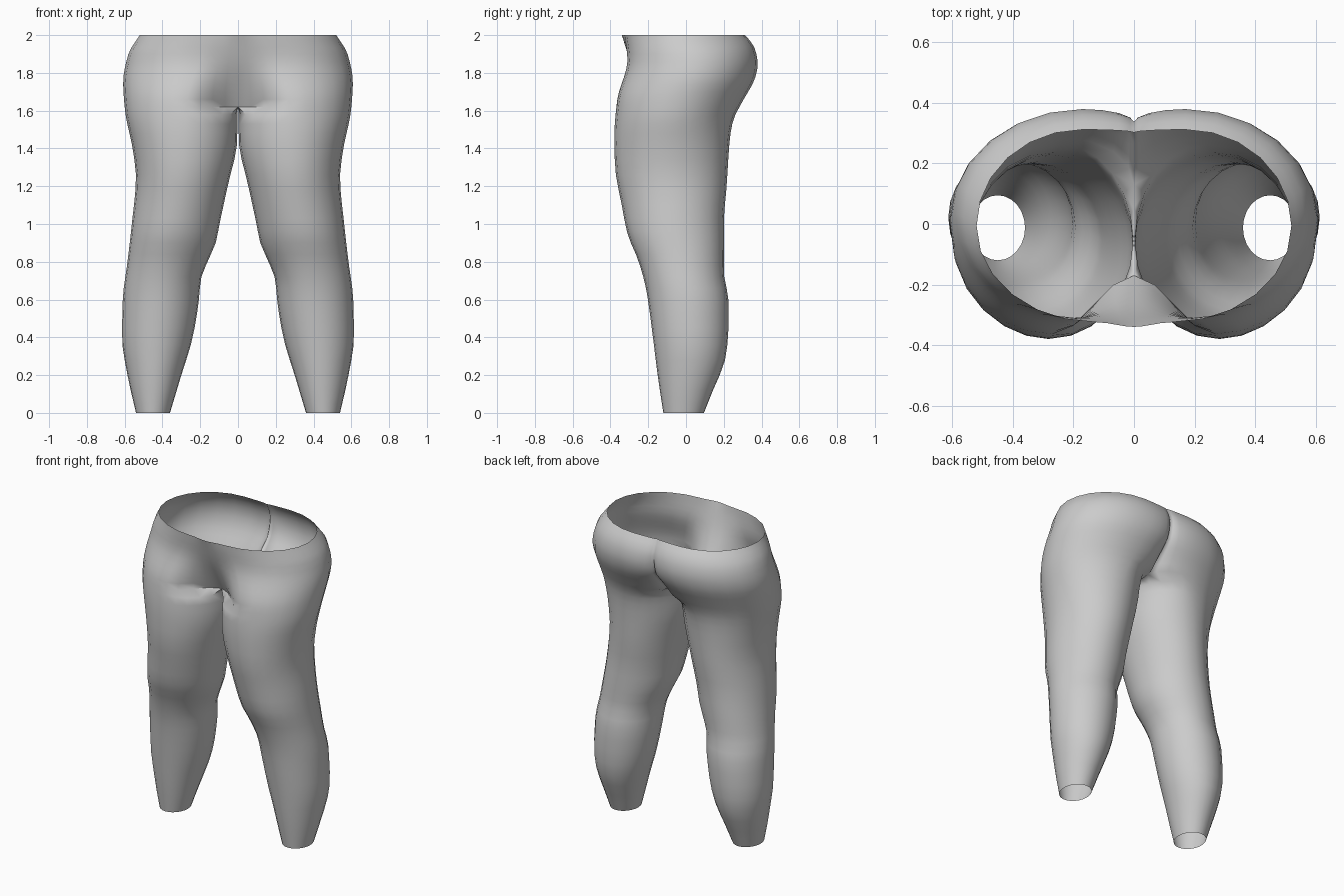
import bpy, bmesh, math

if "Cube" in bpy.data.objects:
    bpy.data.objects.remove(bpy.data.objects["Cube"])

# Profiles along the height: (z, value) pairs for one side of the body
OUTER = [(0, .54), (.2, .585), (.4, .614), (.6, .61), (.8, .585), (1.0, .562), (1.25, .54),
         (1.4, .558), (1.6, .598), (1.75, .608), (1.9, .58), (2, .52)]
INNER = [(0, .36), (.2, .30), (.4, .24), (.6, .207), (.7, .198), (.8, .162), (.9, .118), (1.0, .098),
         (1.2, .055), (1.45, .004), (2, .003)]
FRONT = [(0, -.12), (.2, -.15), (.4, -.175), (.65, -.21), (.8, -.25), (.95, -.31), (1.1, -.34),
         (1.3, -.375), (1.45, -.38), (1.65, -.365), (1.87, -.31), (2, -.325)]
BACK = [(0, .095), (.15, .155), (.27, .205), (.45, .225), (.6, .224), (.75, .2), (1.0, .2), (1.2, .215),
        (1.45, .232), (1.55, .25), (1.65, .30), (1.78, .368), (1.85, .38), (1.94, .36), (2, .312)]
FRONT_X = [(0, .45), (.4, .427), (.8, .374), (1.2, .298), (1.45, .281), (1.65, .27), (1.87, .2), (2, .12)]
BACK_X = [(0, .45), (.4, .427), (.8, .374), (1.2, .298), (1.45, .27), (1.65, .22), (1.85, .17), (2, .17)]
CREASE_FRONT = [(1.62, -.17), (1.7, -.215), (1.85, -.29), (2, -.34)]
CREASE_BACK = [(1.62, .13), (1.7, .22), (1.8, .32), (1.9, .338), (2, .302)]

CROTCH = 1.62
LEG_Z = [0, .05, .12, .2, .28, .36, .45, .53, .6, .66, .72, .78, .84, .9, .96, 1.03, 1.1, 1.18,
         1.26, 1.34, 1.42, 1.48, 1.53, 1.58]
PELVIS_Z = [CROTCH, 1.66, 1.70, 1.74, 1.78, 1.82, 1.86, 1.90, 1.935, 1.97, 2.0]


def sample(keys, z):
    """Smooth interpolation without overshoot."""
    n = len(keys)
    d = [(keys[i + 1][1] - keys[i][1]) / (keys[i + 1][0] - keys[i][0]) for i in range(n - 1)]

    def slope(i):
        if i == 0 or i == n - 1:
            return d[0] if i == 0 else d[-1]
        a, b = d[i - 1], d[i]
        return 2 * a * b / (a + b) if a * b > 0 else 0.0

    i = max(0, min(n - 2, sum(1 for k in keys if k[0] <= z) - 1))
    (z0, v0), (z1, v1) = keys[i], keys[i + 1]
    h = z1 - z0
    t = (z - z0) / h
    return (v0 * (1 + 2 * t) * (1 - t) ** 2 + slope(i) * h * t * (1 - t) ** 2
            + v1 * t * t * (3 - 2 * t) + slope(i + 1) * h * t * t * (t - 1))


def ring(z, pelvis):
    """24 points round a leg, or the 21 points of half the pelvis plus its crotch seam."""
    xo, xi, yf, yb, xf, xb = (sample(p, z) for p in (OUTER, INNER, FRONT, BACK, FRONT_X, BACK_X))
    ym = (yf + yb) / 2
    points = []
    for k in range(24):
        th = math.radians((k - 4) * 15)
        s, c = math.sin(th), math.cos(th)
        xl = xf if c > 0 else xb
        x = xl + s * ((xo - xl) if s > 0 else (xl - xi))
        y = ym - c * (yb - yf) / 2
        if pelvis and (k < 4 or k > 16):
            cf, cb = sample(CREASE_FRONT, z), sample(CREASE_BACK, z)
            if k < 4:                      # front centre runs smoothly into the belly
                t = (4 - k) / 4
                x, y = xf * (1 - t), yf + (cf - yf) * t * t * (3 - 2 * t)
            elif k <= 20:                  # rounded cheek into the back crease
                a = (k - 16) / 4 * math.pi / 2
                x, y = xb * (1 - math.sin(a)), cb + (yb - cb) * math.cos(a)
            else:                          # crotch seam on the centre line
                x, y = 0, cb + (cf - cb) * (k - 20) / 4
            if k in (0, 20):
                x = 0
        points.append((x, y, z))
    return points


# Right half: leg tube, crotch seam and open pelvis
bm = bmesh.new()
rows = [[bm.verts.new(p) for p in ring(z, False)] for z in LEG_Z]
for j, z in enumerate(PELVIS_Z):
    pts = ring(z, True)
    rows.append([bm.verts.new(p) for p in (pts if j == 0 else pts[:21])])
for a, b in zip(rows, rows[1:]):
    closed = len(b) == 24
    for k in range(24 if closed else 20):
        m = (k + 1) % 24
        bm.faces.new((a[k], a[m], b[m], b[k]))
mesh = bpy.data.meshes.new("legs")
bm.to_mesh(mesh)
bm.free()

legs = bpy.data.objects.new("legs", mesh)
bpy.context.collection.objects.link(legs)
grey = bpy.data.materials.new("light grey")
grey.diffuse_color = (.6, .6, .6, 1)
grey.use_nodes = True
grey.node_tree.nodes["Principled BSDF"].inputs["Base Color"].default_value = grey.diffuse_color
mesh.materials.append(grey)

# Left half
mirror = legs.modifiers.new("mirror", 'MIRROR')
mirror.use_axis[0] = True
mirror.merge_threshold = .001

bpy.context.view_layer.objects.active = legs
legs.select_set(True)
bpy.ops.object.shade_smooth_by_angle(angle=math.radians(60))
